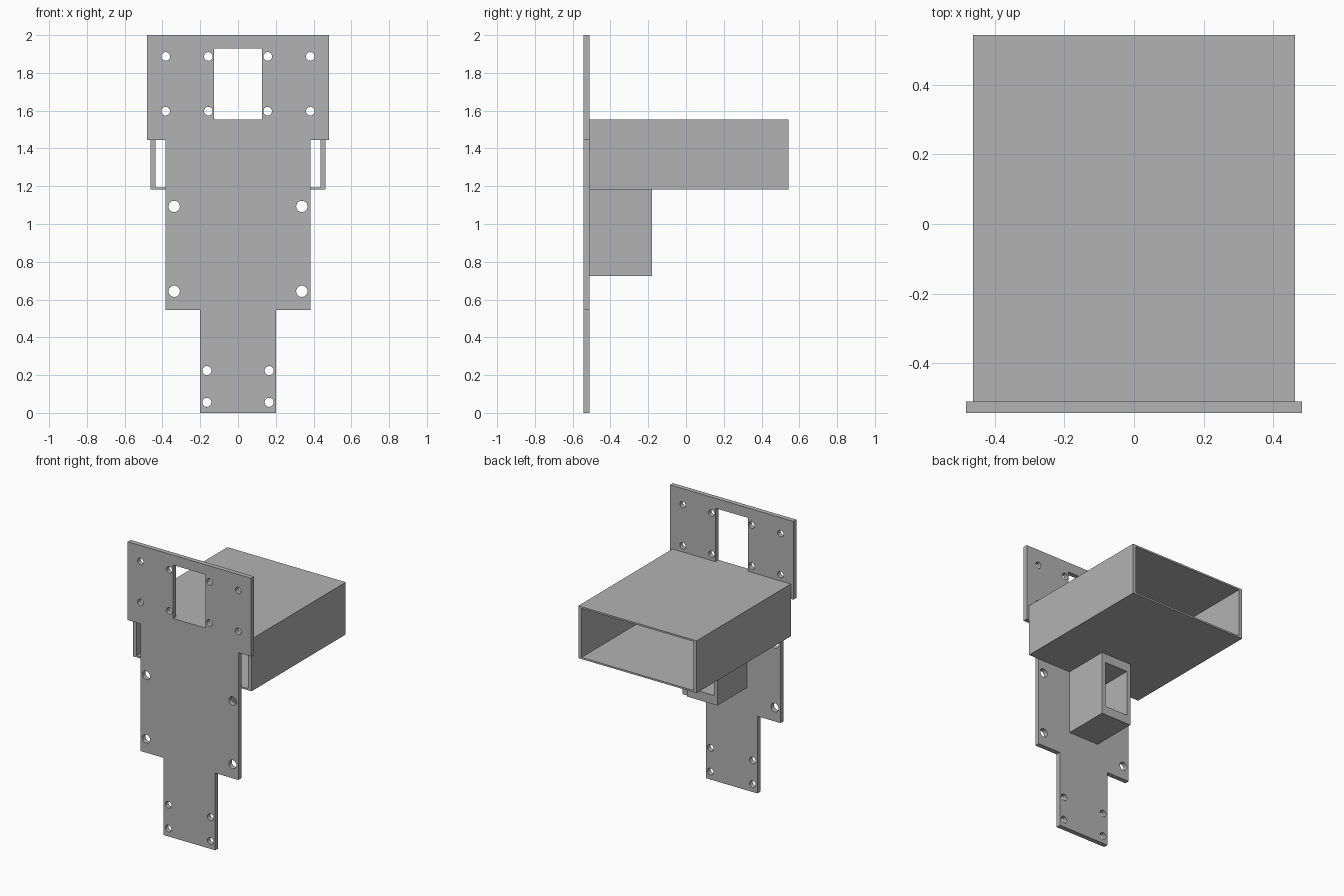
import bpy, bmesh, math

if "Cube" in bpy.data.objects:
    bpy.data.objects.remove(bpy.data.objects["Cube"], do_unlink=True)

grey = bpy.data.materials.new("plain grey")
grey.use_nodes = True
grey.diffuse_color = (0.45, 0.45, 0.45, 1)
grey.node_tree.nodes["Principled BSDF"].inputs["Base Color"].default_value = grey.diffuse_color


def rect(half_width, z0, z1):
    return [(-half_width, z0), (half_width, z0), (half_width, z1), (-half_width, z1)]


def circle(x, z, r, n=24):
    return [(x + r * math.cos(2 * math.pi * i / n), z + r * math.sin(2 * math.pi * i / n))
            for i in range(n)]


def extrude_profile(name, loops, y0, y1):
    """Fill the first loop, leave the others as holes, and extrude along y."""
    curve = bpy.data.curves.new(name + " profile", "CURVE")
    curve.dimensions = "2D"
    curve.fill_mode = "BOTH"
    curve.extrude = (y1 - y0) / 2
    for loop in loops:
        spline = curve.splines.new("POLY")
        spline.points.add(len(loop) - 1)
        for point, (x, z) in zip(spline.points, loop):
            point.co = (x, z, 0, 1)
        spline.use_cyclic_u = True
    obj = bpy.data.objects.new(name, curve)
    obj.rotation_euler.x = math.pi / 2
    obj.location.y = (y0 + y1) / 2
    bpy.context.collection.objects.link(obj)
    bpy.ops.object.select_all(action="DESELECT")
    obj.select_set(True)
    bpy.context.view_layer.objects.active = obj
    bpy.ops.object.convert(target="MESH")
    obj = bpy.context.view_layer.objects.active

    # Weld caps to walls and make the normals consistent
    bm = bmesh.new()
    bm.from_mesh(obj.data)
    bmesh.ops.remove_doubles(bm, verts=bm.verts, dist=0.0005)
    bmesh.ops.recalc_face_normals(bm, faces=bm.faces)
    bm.to_mesh(obj.data)
    bm.free()
    obj.data.materials.clear()
    obj.data.materials.append(grey)
    bpy.ops.object.shade_smooth_by_angle(angle=math.radians(30))
    return obj


FRONT, BACK_OF_PLATE = -0.543, -0.51

# Stepped mounting plate, with window and screw holes
right_edge = [(0.202, 0), (0.202, 0.546), (0.383, 0.546), (0.383, 1.446), (0.483, 1.446), (0.483, 2)]
outline = right_edge + [(-x, z) for x, z in reversed(right_edge)]
loops = [outline, rect(0.127, 1.552, 1.93)]
hole_groups = [((0.157, 0.383), (1.597, 1.887), 0.023),
               ((0.338,), (0.644, 1.093), 0.03),
               ((0.165,), (0.056, 0.224), 0.024)]
for xs, zs, radius in hole_groups:
    loops += [circle(side * x, z, radius) for side in (-1, 1) for x in xs for z in zs]
extrude_profile("mounting_plate", loops, FRONT, BACK_OF_PLATE)

# Wide rectangular duct, open at the back
extrude_profile("wide_duct", [rect(0.463, 1.182, 1.552), rect(0.437, 1.194, 1.54)],
                BACK_OF_PLATE, 0.543)

# Small box tube under the duct
extrude_profile("support_tube", [rect(0.12, 0.726, 1.182), rect(0.092, 0.79, 1.118)],
                BACK_OF_PLATE, -0.18)
